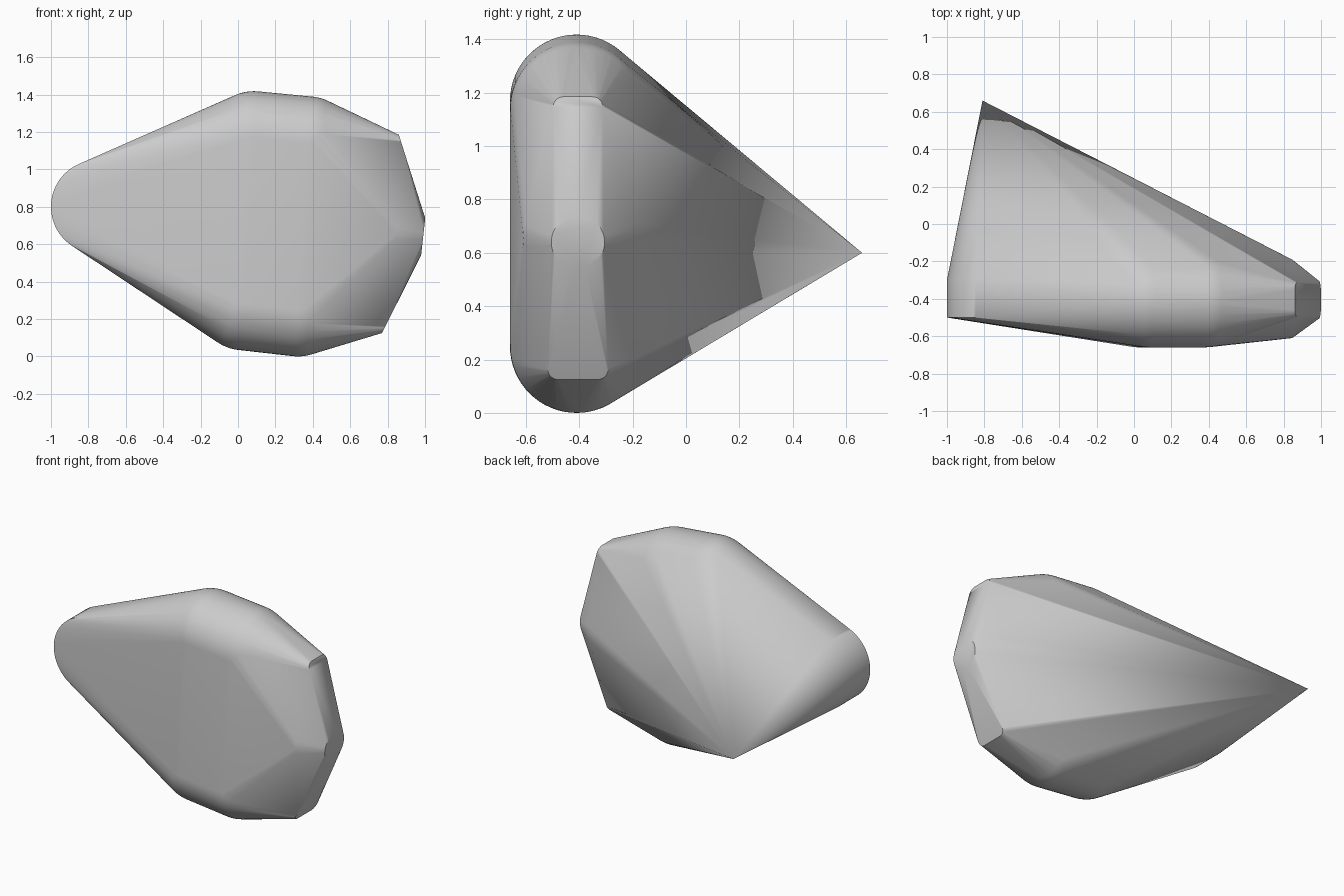
import bpy, bmesh, math
from mathutils import Vector, Matrix

if "Cube" in bpy.data.objects:
    bpy.data.objects.remove(bpy.data.objects["Cube"], do_unlink=True)

AXIS_Y = -0.41
grey = bpy.data.materials.new("plain grey")
grey.use_nodes = True
colour = (0.6, 0.6, 0.6, 1)
grey.diffuse_color = colour
grey.node_tree.nodes["Principled BSDF"].inputs["Base Color"].default_value = colour

bm = bmesh.new()


def ball(x, z, r=0.25):
    bmesh.ops.create_uvsphere(bm, u_segments=48, v_segments=32, radius=r,
                              matrix=Matrix.Translation((x, AXIS_Y, z)))


def ring(centre, normal, r, segments=48):
    turn = Vector((0, 0, 1)).rotation_difference(Vector(normal)).to_matrix().to_4x4()
    bmesh.ops.create_circle(bm, segments=segments, radius=r,
                            matrix=Matrix.Translation(centre) @ turn)


# Rounded upper and lower shoulders
for x, z in ((0.085, 1.168), (0.375, 1.14), (0.03, 0.283), (0.32, 0.25)):
    ball(x, z)

# Round edge on the right side
for y in (-0.5, -0.3):
    ring((-0.75, y, 0.8), (0, 1, 0), 0.25, 96)

# Bevelled round end on the left side
ring((0.845, -0.4, 0.655), (1, 0, -0.11), 0.21)
ring((0.99, -0.405, 0.64), (1, 0, -0.11), 0.1)

# Blunt upper and lower tips, each with rounded corners
for x, z, half, lean, side in ((0.86, 1.185, 0.093, 0.012, -1),
                               (0.77, 0.125, 0.113, 0.018, 1)):
    c = 0.038
    for s in (-1, 1):
        for i in range(7):
            a = math.radians(15 * i)
            drop = 1 - math.sin(a)
            bm.verts.new((x + lean * drop, -0.405 + s * (half - c + c * math.cos(a)),
                          z + side * c * drop))

# Rear point
bm.verts.new((-0.81, 0.66, 0.6))

# Stretch one skin over all the forms
bmesh.ops.delete(bm, geom=bm.edges[:], context='EDGES_FACES')
hull = bmesh.ops.convex_hull(bm, input=bm.verts[:])
bmesh.ops.delete(bm, geom=[v for v in bm.verts if not v.link_faces], context='VERTS')
bmesh.ops.dissolve_limit(bm, angle_limit=0.002, verts=bm.verts[:], edges=bm.edges[:])
bmesh.ops.recalc_face_normals(bm, faces=bm.faces[:])

mesh = bpy.data.meshes.new("faceted_body")
bm.to_mesh(mesh)
bm.free()
mesh.materials.append(grey)
body = bpy.data.objects.new("faceted_body", mesh)
bpy.context.collection.objects.link(body)
bpy.context.view_layer.objects.active = body
body.select_set(True)
bpy.ops.object.shade_smooth_by_angle(angle=math.radians(30))
